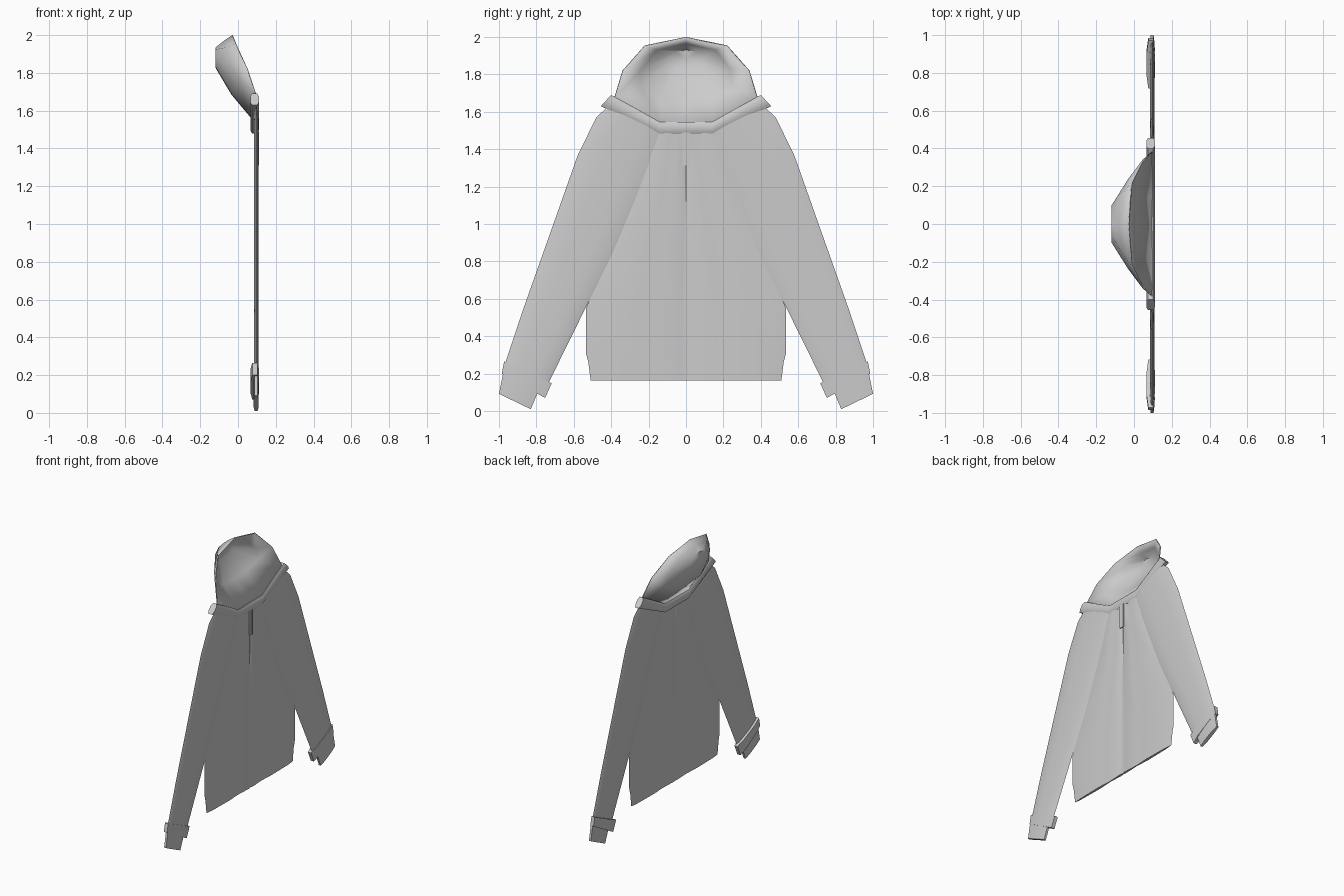
import bpy, bmesh, math

if "Cube" in bpy.data.objects:
    bpy.data.objects.remove(bpy.data.objects["Cube"])

# Cross-sections: (fraction across width, depth factor) going round the ring
ROUND = [(0, 0), (.08, .6), (.3, .95), (.5, 1), (.7, .95), (.92, .6),
         (1, 0), (.92, -.6), (.7, -.95), (.5, -1), (.3, -.95), (.08, -.6)]
BAND = [(0, -.6), (0, .6), (.25, 1), (.75, 1), (1, .6), (1, -.6), (.75, -1), (.25, -1)]
PLEATED = [(0, 0), (.06, .6), (.25, .9), (.36, .35), (.48, .9), (.5, .3), (.52, .9),
           (.64, .35), (.75, .9), (.94, .6), (1, 0), (.94, -.6), (.75, -.9),
           (.64, -.35), (.52, -.8), (.5, -.4), (.48, -.8), (.36, -.35), (.25, -.9), (.06, -.6)]


def finish(bm, name, angle=40):
    bmesh.ops.recalc_face_normals(bm, faces=bm.faces)
    me = bpy.data.meshes.new(name)
    bm.to_mesh(me)
    bm.free()
    ob = bpy.data.objects.new(name, me)
    bpy.context.collection.objects.link(ob)
    bpy.ops.object.select_all(action='DESELECT')
    ob.select_set(True)
    bpy.context.view_layer.objects.active = ob
    bpy.ops.object.shade_smooth_by_angle(angle=math.radians(angle))
    return ob


def bridge(bm, rings):
    for r, s in zip(rings, rings[1:]):
        for i in range(len(r)):
            j = (i + 1) % len(r)
            bm.faces.new((r[i], r[j], s[j], s[i]))


def loft(name, rows, xc, half, section, side=1):
    """Flat cloth tube; each row is a pair of (y, z) edge points."""
    bm = bmesh.new()
    rings = []
    for (ay, az), (by, bz) in rows:
        rings.append([bm.verts.new((xc + half * d, side * (ay + (by - ay) * t),
                                    az + (bz - az) * t)) for t, d in section])
    bridge(bm, rings)
    bm.faces.new(rings[0])
    bm.faces.new(rings[-1])
    return finish(bm, name)


# Body with soft pleats
body = [(1.53, .18), (1.32, .22), (.88, .39), (.55, .535), (.31, .535), (.26, .522), (.163, .51)]
loft("body", [((-w, z), (w, z)) for z, w in body], .096, .011, PLEATED)

# Sleeves, cuff bands and sleeve ends
for side, tag in ((1, "right"), (-1, "left")):
    loft("sleeve_" + tag, [((.10, 1.51), (.41, 1.635)), ((.14, 1.41), (.48, 1.57)),
                           ((.19, 1.29), (.58, 1.365)), ((.37, .88), (.755, .87)),
                           ((.54, .545), (.865, .56)), ((.735, .15), (.965, .26))],
         .096, .012, ROUND, side)
    loft("cuff_" + tag, [((.718, .148), (.972, .265)), ((.753, .07), (.985, .2))],
         .089, .022, BAND, side)
    loft("sleeve_end_" + tag, [((.79, .105), (.978, .2)), ((.83, .01), (1.0, .092))],
         .096, .013, BAND, side)

# Collar band
loft("collar", [((-.455, 1.63), (-.40, 1.69)), ((-.14, 1.48), (-.14, 1.545)),
                ((.14, 1.48), (.14, 1.545)), ((.455, 1.63), (.40, 1.69))],
     .088, .023, BAND)

# Hood: bowl leaning back, from rim to back panel; half outlines are mirrored
rim = [(-.03, 0, 2), (-.015, .22, 1.955), (.045, .34, 1.82), (.095, .385, 1.67),
       (.095, .14, 1.535), (.095, 0, 1.53)]
mid = [(-.075, 0, 1.97), (-.06, .16, 1.935), (-.03, .24, 1.83), (-.015, .25, 1.74),
       (-.035, .13, 1.69), (-.035, 0, 1.685)]
back = [(-.118, 0, 1.935), (-.118, .06, 1.925), (-.118, .1, 1.89), (-.118, .1, 1.85),
        (-.118, .06, 1.83), (-.118, 0, 1.825)]
bm = bmesh.new()
rings = []
for half in (rim, mid, back):
    loop = half + [(x, -y, z) for x, y, z in half[-2:0:-1]]
    rings.append([bm.verts.new(p) for p in loop])
bridge(bm, rings)
tip = bm.verts.new((-.12, 0, 1.88))
for i in range(10):
    bm.faces.new((rings[2][i], rings[2][(i + 1) % 10], tip))
hood = finish(bm, "hood", 50)
mod = hood.modifiers.new("cloth", 'SOLIDIFY')
mod.thickness = .008
mod.offset = 0 if hood.data.polygons[-1].normal.x > 0 else -1

# Short front zip: two tapes and a raised centre
for name, y, w, x in (("zip_tape_right", .012, .014, .106), ("zip_tape_left", -.012, .014, .106),
                      ("zip_teeth", 0, .010, .104)):
    bm = bmesh.new()
    bmesh.ops.create_cube(bm, size=1)
    for v in bm.verts:
        v.co = (x + v.co.x * .012, y + v.co.y * w, 1.4 + v.co.z * .18)
    finish(bm, name, 30)
